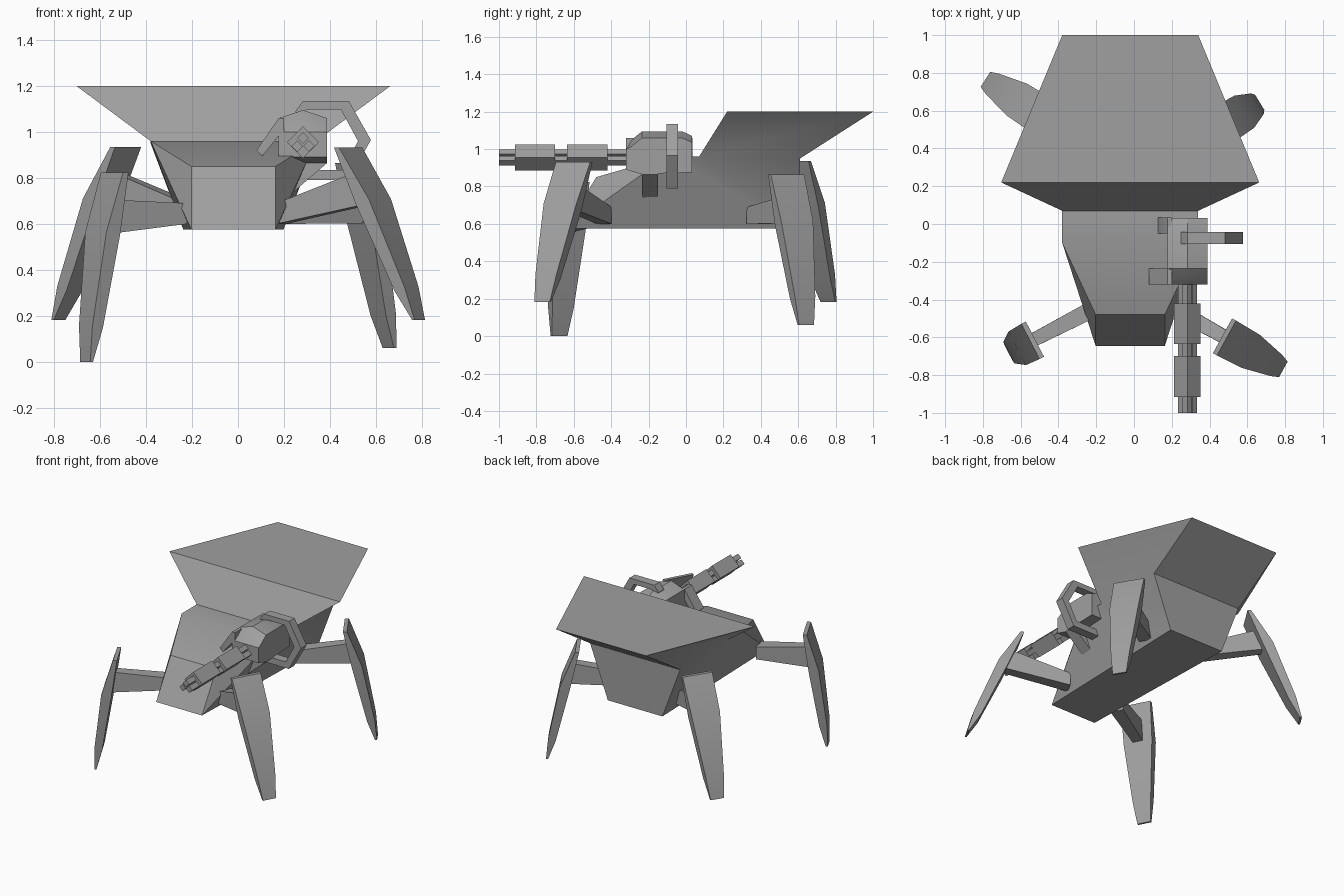
import bpy, bmesh, math
from mathutils import Vector

if "Cube" in bpy.data.objects:
    bpy.data.objects.remove(bpy.data.objects["Cube"])

grey = bpy.data.materials.new("grey metal")
grey.diffuse_color = (0.35, 0.35, 0.35, 1)
grey.use_nodes = True
grey.node_tree.nodes["Principled BSDF"].inputs["Base Color"].default_value = grey.diffuse_color


def make(name, verts, faces, angle=30):
    me = bpy.data.meshes.new(name)
    me.from_pydata([tuple(v) for v in verts], [], faces)
    bm = bmesh.new()
    bm.from_mesh(me)
    bmesh.ops.recalc_face_normals(bm, faces=bm.faces)
    bm.to_mesh(me)
    bm.free()
    me.materials.append(grey)
    ob = bpy.data.objects.new(name, me)
    bpy.context.collection.objects.link(ob)
    bpy.ops.object.select_all(action='DESELECT')
    ob.select_set(True)
    bpy.context.view_layer.objects.active = ob
    bpy.ops.object.shade_smooth_by_angle(angle=math.radians(angle))
    return ob


def loft(name, rings, angle=30):
    """Skin equal-length rings of points and cap both ends."""
    n = len(rings[0])
    faces = [tuple(range(n)), tuple(range((len(rings) - 1) * n, len(rings) * n))]
    for r in range(len(rings) - 1):
        for i in range(n):
            j = (i + 1) % n
            faces.append((r * n + i, r * n + j, (r + 1) * n + j, (r + 1) * n + i))
    return make(name, [p for ring in rings for p in ring], faces, angle)


def prism_y(name, poly, y0, y1):
    """Extrude an (x, z) outline along y."""
    return loft(name, [[(x, y, z) for x, z in poly] for y in (y0, y1)])


# Hull: (half width, y, z) pairs mirrored about its centre line
CX = -0.02
half = [(0.183, -0.645, 0.575),  # 0 nose bottom
        (0.183, -0.48, 0.85),    # 1 nose top
        (0.36, -0.10, 0.96),     # 2 deck front
        (0.36, 0.07, 0.96),      # 3 deck rear
        (0.683, 0.22, 1.20),     # 4 roof front
        (0.36, 1.00, 1.20),      # 5 roof rear
        (0.36, 0.61, 0.95),      # 6 tail top
        (0.218, 0.61, 0.575)]    # 7 tail bottom
n = len(half)
verts = [(CX + s * w, y, z) for s in (-1, 1) for w, y, z in half]
faces = [(i, (i + 1) % n, (i + 1) % n + n, i + n) for i in range(n)]
for side in ((0, 1, 2), (0, 2, 3, 6, 7), (3, 4, 5, 6)):
    faces += [side, tuple(i + n for i in side)]
make("hull", verts, faces, 35)

# Turret housing: side profile with a ridge along the middle of its roof
profile = [(-0.32, 0.89), (-0.32, 1.0), (-0.29, 1.05), (-0.235, 1.095), (-0.02, 1.095),
           (0.033, 1.07), (0.033, 0.875), (-0.15, 0.87), (-0.235, 0.865)]
loft("turret_housing", [[(x, y, z - drop if z > 1.02 else z) for y, z in profile]
                        for x, drop in ((0.177, 0.035), (0.283, 0), (0.388, 0.035))])

# Clamps holding the turret on the hull edge
upper = [(0.08, 0.92), (0.105, 0.895), (0.18, 0.985), (0.2, 0.985), (0.2, 1.06), (0.177, 1.06)]
prism_y("front_upper_clamp", upper, -0.32, -0.235)
prism_y("rear_upper_clamp", [(max(x, 0.108), z) for x, z in upper], -0.05, 0.035)
prism_y("lower_clamp", [(0.205, 0.77), (0.225, 0.725), (0.388, 0.865), (0.388, 0.89),
                        (0.29, 0.89)], -0.235, -0.15)

# Bent bracket around the turret: outer and inner outline in (x, z)
outer = [(0.25, 1.09), (0.283, 1.135), (0.482, 1.135), (0.578, 0.965), (0.48, 0.79), (0.25, 0.79)]
inner = [(0.265, 1.06), (0.30, 1.098), (0.447, 1.098), (0.522, 0.96), (0.455, 0.835), (0.25, 0.835)]
loft("bracket", [[(o[0], -0.105, o[1]), (o[0], -0.042, o[1]),
                  (i[0], -0.042, i[1]), (i[0], -0.105, i[1])] for o, i in zip(outer, inner)])


# Gun: diamond sections stacked along y
def diamond(name, x, z, r, y0, y1):
    prism_y(name, [(x - r, z), (x, z + r), (x + r, z), (x, z - r)], y0, y1)


GX, GZ = 0.283, 0.955
for i, (x, z) in enumerate(((0, 0.018), (-0.026, -0.017), (0.026, -0.017))):
    diamond(f"barrel_{i + 1}", GX + x, GZ + z, 0.025, -1.0, -0.30)
diamond("gun_front_sleeve", GX, GZ, 0.07, -0.915, -0.70)
diamond("gun_rear_sleeve", GX, GZ, 0.07, -0.635, -0.42)

# Legs: blade stations (distance down, inner, outer, half width)
blade = [(0, -0.012, 0.015, 0.105), (0.27, -0.018, 0.05, 0.1),
         (0.68, -0.02, 0.032, 0.064), (0.828, -0.004, 0.010, 0.047)]


def leg(name, top, out, foot):
    """Tilted blade from top to foot, with an arm back to the hull."""
    top, out = Vector(top), Vector((*out, 0)).normalized()
    side = Vector((-out.y, out.x, 0))
    drop = top.z - foot[1]
    down = (out * foot[0] - Vector((0, 0, drop))).normalized()
    bulge = side.cross(down)
    if bulge.dot(out) < 0:
        bulge = -bulge
    rings = []
    for s, a, b, w in blade:
        c = top + down * s
        ring = [c + bulge * k + side * w * m for k, m in ((a, -1), (a, 1), (b, 1), (b, -1))]
        if s == 0 or s > 0.8:  # level top and sole
            for p in ring:
                p.z = top.z if s == 0 else foot[1]
        rings.append(ring)
    loft(name, rings, 20)
    # Arm
    root = top - out * 0.33
    hull_end = [Vector((root.x, root.y, z)) + side * w for z, w in
                ((0.6, -0.045), (0.6, 0.045), (0.69, 0.045), (0.69, -0.045))]
    leg_end = [top + down * s + side * w for s, w in
               ((0.27, -0.035), (0.27, 0.035), (0.12, 0.035), (0.12, -0.035))]
    loft(name.replace("leg", "arm"), [hull_end, leg_end])


# foot = (how far out the foot lands, its height)
leg("front_left_leg", (-0.535, -0.615, 0.823), (-0.89, -0.46), (0.137, 0.0))
leg("front_right_leg", (0.478, -0.597, 0.932), (0.87, -0.48), (0.347, 0.183))
leg("rear_right_leg", (0.487, 0.535, 0.865), (0.85, 0.52), (0.20, 0.06))
leg("rear_left_leg", (-0.487, 0.573, 0.935), (-0.84, 0.54), (0.347, 0.183))
